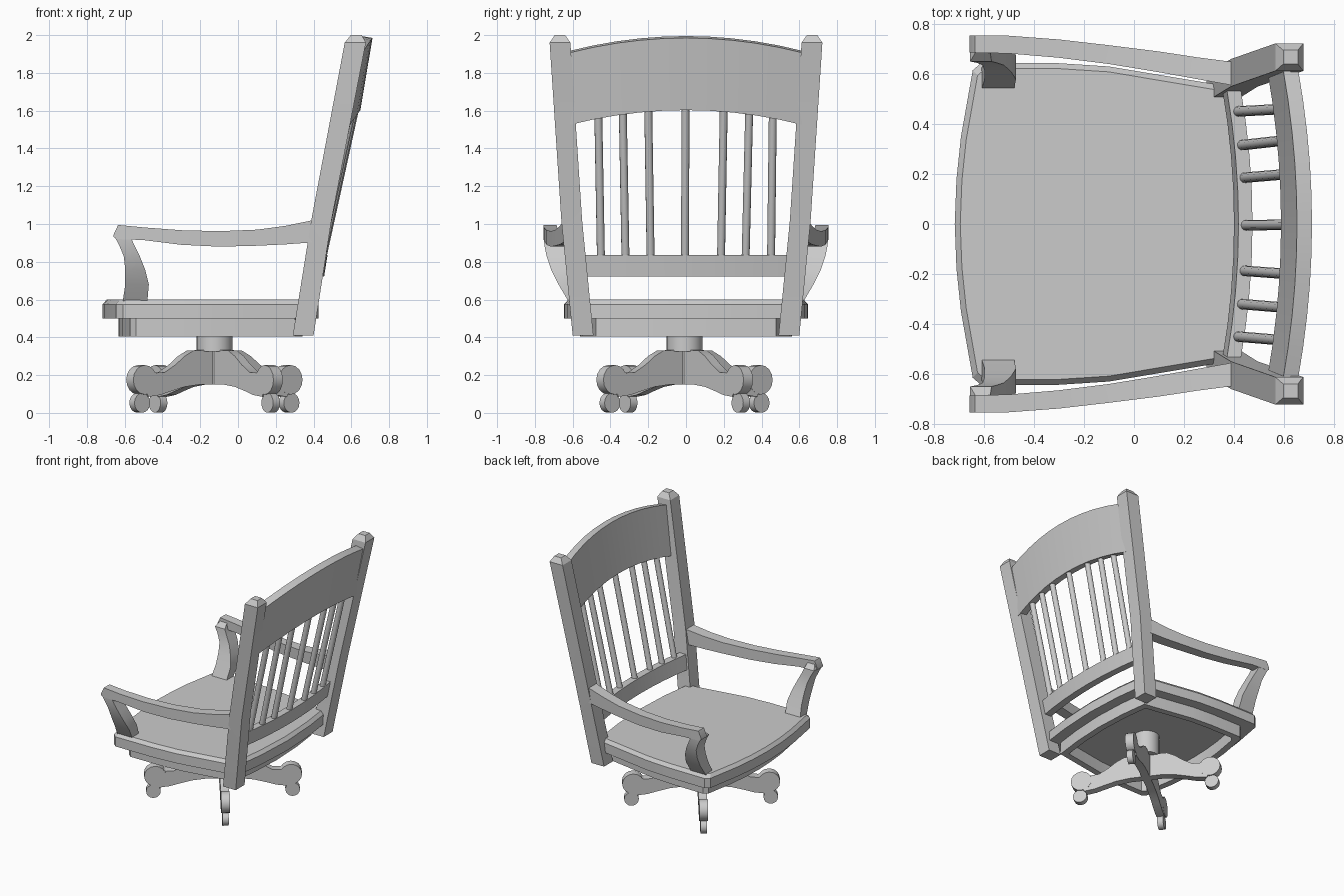
import bpy, bmesh, math
from mathutils import Vector

cube = bpy.data.objects.get("Cube")
if cube:
    bpy.data.objects.remove(cube, do_unlink=True)

grey = bpy.data.materials.new("wood_grey")
grey.use_nodes = True
grey.diffuse_color = (0.6, 0.6, 0.6, 1)
grey.node_tree.nodes["Principled BSDF"].inputs["Base Color"].default_value = (0.6, 0.6, 0.6, 1)


def loft(name, rings, smooth=30, closed=False):
    """Skin a list of equal-length point rings; cap the ends or close the loop."""
    bm = bmesh.new()
    rows = [[bm.verts.new(p) for p in ring] for ring in rings]
    n = len(rows[0])
    following = rows[1:] + rows[:1] if closed else rows[1:]
    for a, b in zip(rows, following):
        for i in range(n):
            j = (i + 1) % n
            bm.faces.new((a[i], a[j], b[j], b[i]))
    if not closed:
        bm.faces.new(rows[0][::-1])
        bm.faces.new(rows[-1])
    bmesh.ops.recalc_face_normals(bm, faces=bm.faces)
    mesh = bpy.data.meshes.new(name)
    bm.to_mesh(mesh)
    bm.free()
    mesh.materials.append(grey)
    obj = bpy.data.objects.new(name, mesh)
    bpy.context.collection.objects.link(obj)
    bpy.ops.object.select_all(action='DESELECT')
    obj.select_set(True)
    bpy.context.view_layer.objects.active = obj
    bpy.ops.object.shade_smooth_by_angle(angle=math.radians(smooth))
    return obj


def rect_z(x0, x1, y0, y1, z):
    return [(x0, y0, z), (x1, y0, z), (x1, y1, z), (x0, y1, z)]


def rod(name, a, b, radius, sides=12):
    a, b = Vector(a), Vector(b)
    turn = (b - a).to_track_quat('Z', 'Y')
    circle = [turn @ Vector((math.cos(t), math.sin(t), 0)) * radius
              for t in (math.tau * i / sides for i in range(sides))]
    return loft(name, [[p + c for c in circle] for p in (a, b)], 50)


# Seat: bowed outline with a chamfered top edge, over a hollow apron frame
half = [(-.717, 0), (-.71, .18), (-.692, .35), (-.645, .615), (-.61, .645),
        (-.3, .643), (-.1, .63), (.38, .55), (.412, .3), (.427, 0)]
outline = half + [(x, -y) for x, y in half[-2:0:-1]]


def slab(inset, z):
    fx, fy = 1 - inset / .572, 1 - inset / .645
    return [((x + .145) * fx - .145, y * fy, z) for x, y in outline]


loft("seat", [slab(0, .5), slab(0, .575), slab(.022, .6)], 15)
loft("seat_apron", [slab(.085, .405), slab(.085, .505), slab(.135, .505), slab(.135, .405)],
     15, closed=True)

for s, side in ((1, "left"), (-1, "right")):
    # Leaning back post with a chamfered cap
    posts = []
    for x, y, z, d, w in ((.29, .49, .41, .11, .11), (.388, .55, 1.02, .107, .11),
                          (.565, .612, 1.96, .112, .11), (.597, .64, 2.0, .058, .055)):
        posts.append(rect_z(x, x + d, s * y, s * (y + w), z))
    loft(side + "_back_post", posts, 5)

    # Armrest: sagging bar that narrows and flares outward to the front
    arm = []
    for x, yi, yo, zb, zt in ((-.658, .685, .754, .93, .945), (-.635, .685, .754, .92, .995),
                              (-.5, .682, .753, .915, .982), (-.3, .665, .738, .89, .967),
                              (-.1, .64, .715, .88, .962), (.1, .607, .69, .885, .97),
                              (.25, .58, .667, .892, .99), (.42, .55, .645, .905, 1.025)):
        arm.append([(x, s * yi, zb), (x, s * yo, zb), (x, s * yo, zt), (x, s * yi, zt)])
    loft(side + "_armrest", arm)

    # Curved arm support sweeping inward to the seat
    support = []
    for x0, x1, yi, yo, z in ((-.61, -.48, .54, .622, .59), (-.597, -.472, .578, .675, .68),
                              (-.597, -.492, .61, .715, .76), (-.605, -.52, .635, .738, .83),
                              (-.63, -.55, .645, .75, .89), (-.655, -.57, .65, .753, .935),
                              (-.634, -.575, .687, .753, .97)):
        support.append(rect_z(x0, x1, s * yi, s * yo, z))
    loft(side + "_arm_support", support)


def bowed_rail(name, reach, bow, steps, bottom, top, thick, drop, arch):
    """Rail across the back; bottom and top are (x, z) of its front at mid-span."""
    rings = []
    for i in range(steps + 1):
        t = 2 * i / steps - 1
        dx, dz = -bow * t * t, -arch * t * t
        (xb, zb), (xt, zt) = bottom, top
        rings.append([(x + dx, reach * t, z + dz) for x, z in
                      ((xb, zb), (xb + thick, zb - drop), (xt + thick, zt - drop), (xt, zt))])
    loft(name, rings)


bowed_rail("crest_rail", .615, .055, 10, (.588, 1.613), (.652, 1.995), .06, .01, .078)
bowed_rail("lower_back_rail", .54, .047, 8, (.4, .722), (.418, .835), .056, 0, 0)

# Spindles fanning between the two rails
for i, (low, high) in enumerate(((-.45, -.465), (-.32, -.335), (-.187, -.2), (-.005, -.003),
                                 (.185, .2), (.315, .335), (.45, .46))):
    rod(f"spindle_{i + 1}", (.442 - .15 * low ** 2, low, .8),
        (.622 - .13 * high ** 2, high, 1.62), .021)

# Swivel column
hub = Vector((-.125, -.008, 0))
rod("swivel_column", hub + Vector((0, 0, .325)), hub + Vector((0, 0, .505)), .096, 20)
rod("column_core", hub + Vector((0, 0, .15)), hub + Vector((0, 0, .33)), .047)


def plate(name, points, angle, thick):
    """Extrude a radial (r, z) outline to both sides of a spoke direction."""
    out = Vector((math.cos(angle), math.sin(angle), 0))
    across = Vector((-out.y, out.x, 0)) * thick / 2
    loft(name, [[hub + out * r + Vector((0, 0, z)) + across * k for r, z in points]
                for k in (-1, 1)])


def disc(r, z, radius, sides=16):
    return [(r + radius * math.cos(math.tau * i / sides),
             z + radius * math.sin(math.tau * i / sides)) for i in range(sides)]


# Four arched legs with rounded ends and small casters
leg = [(0, .15), (.12, .15), (.22, .138), (.31, .115), (.38, .095), (.46, .085), (.5, .18),
       (.45, .235), (.41, .212), (.35, .215), (.28, .255), (.22, .3), (.16, .33), (0, .335)]
for k in range(4):
    angle = math.radians(37 + 90 * k)
    plate(f"leg_{k + 1}", leg, angle, .06)
    plate(f"leg_knob_{k + 1}", disc(.483, .175, .078), angle, .062)
    plate(f"caster_{k + 1}", disc(.495, .053, .052), angle, .045)
